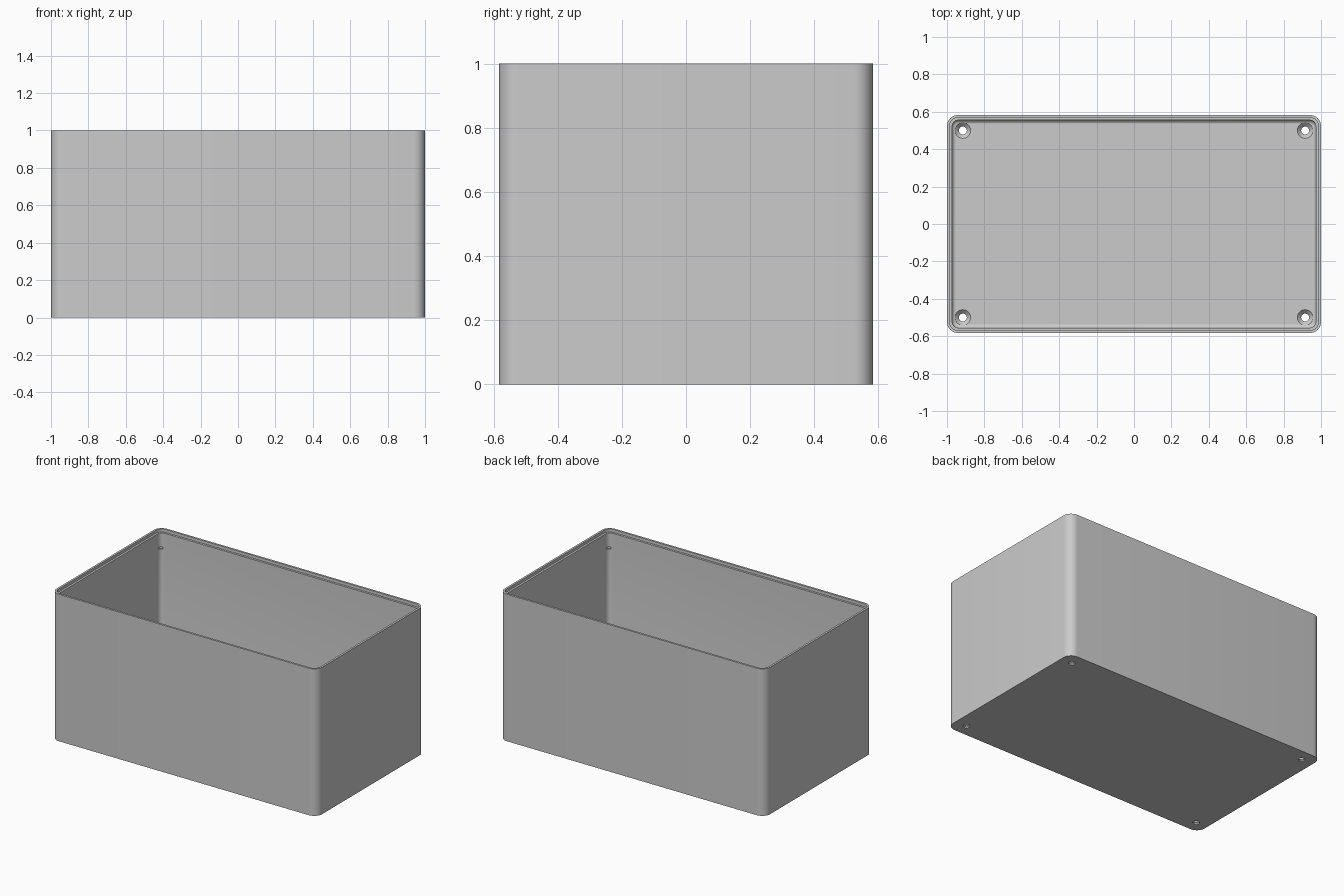
import bpy, bmesh, math

cube = bpy.data.objects.get("Cube")
if cube:
    bpy.data.objects.remove(cube, do_unlink=True)

HX, HY, HEIGHT = 1.0, 0.583, 1.0
RADIUS, WALL, FLOOR, FILLET = 0.06, 0.028, 0.03, 0.02
SEGS = 10

grey = bpy.data.materials.new("light grey plastic")
grey.use_nodes = True
colour = (0.6, 0.6, 0.6, 1)
grey.diffuse_color = colour
grey.node_tree.nodes["Principled BSDF"].inputs["Base Color"].default_value = colour


def rounded_loop(bm, inset, z):
    """Ring of vertices following the rounded rectangle at a given inset."""
    r = max(RADIUS - inset, 0.008)
    cx, cy = HX - inset - r, HY - inset - r
    ring = []
    for quarter, (sx, sy) in enumerate([(1, 1), (-1, 1), (-1, -1), (1, -1)]):
        for i in range(SEGS + 1):
            a = (quarter + i / SEGS) * math.pi / 2
            ring.append(bm.verts.new((sx * cx + r * math.cos(a),
                                      sy * cy + r * math.sin(a), z)))
    return ring


def skin(bm, rings):
    """Join successive rings and cap both ends."""
    for a, b in zip(rings, rings[1:]):
        n = len(a)
        for i in range(n):
            j = (i + 1) % n
            bm.faces.new((a[i], a[j], b[j], b[i]))
    bm.faces.new(rings[0][::-1])
    bm.faces.new(rings[-1])


def lathe(bm, x, y, profile, sides=32):
    rings = []
    for r, z in profile:
        rings.append([bm.verts.new((x + r * math.cos(2 * math.pi * i / sides),
                                    y + r * math.sin(2 * math.pi * i / sides), z))
                      for i in range(sides)])
    skin(bm, rings)


def make_object(name, bm):
    bmesh.ops.recalc_face_normals(bm, faces=bm.faces[:])
    mesh = bpy.data.meshes.new(name)
    bm.to_mesh(mesh)
    bm.free()
    mesh.materials.append(grey)
    obj = bpy.data.objects.new(name, mesh)
    bpy.context.collection.objects.link(obj)
    return obj


# Open box: outer wall, stepped rim, inner wall, floor fillet
section = [(0, 0), (0, HEIGHT), (WALL / 2, HEIGHT), (WALL / 2, HEIGHT - 0.02),
           (WALL, HEIGHT - 0.02)]
for i in range(6):
    a = i / 5 * math.pi / 2
    section.append((WALL + FILLET * (1 - math.cos(a)),
                    FLOOR + FILLET * (1 - math.sin(a))))
bm = bmesh.new()
skin(bm, [rounded_loop(bm, inset, z) for inset, z in section])
box = make_object("box_body", bm)

# Countersunk screw holes in the floor, small notches in the inner corners
bm = bmesh.new()
hole = [(0.021, -0.05), (0.021, 0.008), (0.042, FLOOR - 0.001), (0.042, FLOOR + 0.02)]
notch = [(0.012, 0.87), (0.012, 0.885)]
corner = RADIUS - (RADIUS - WALL) * math.sqrt(0.5)
for sx in (1, -1):
    for sy in (1, -1):
        lathe(bm, sx * 0.915, sy * 0.5, hole)
        lathe(bm, sx * (HX - corner), sy * (HY - corner), notch, 16)
cutter = make_object("hole_cutter", bm)
cutter.hide_render = True

cut = box.modifiers.new("holes", "BOOLEAN")
cut.operation = "DIFFERENCE"
cut.solver = "EXACT"
cut.object = cutter
bpy.ops.object.select_all(action="DESELECT")
bpy.context.view_layer.objects.active = box
box.select_set(True)
bpy.ops.object.modifier_apply(modifier=cut.name)
bpy.data.objects.remove(cutter, do_unlink=True)

bpy.ops.object.shade_smooth_by_angle(angle=math.radians(30))
